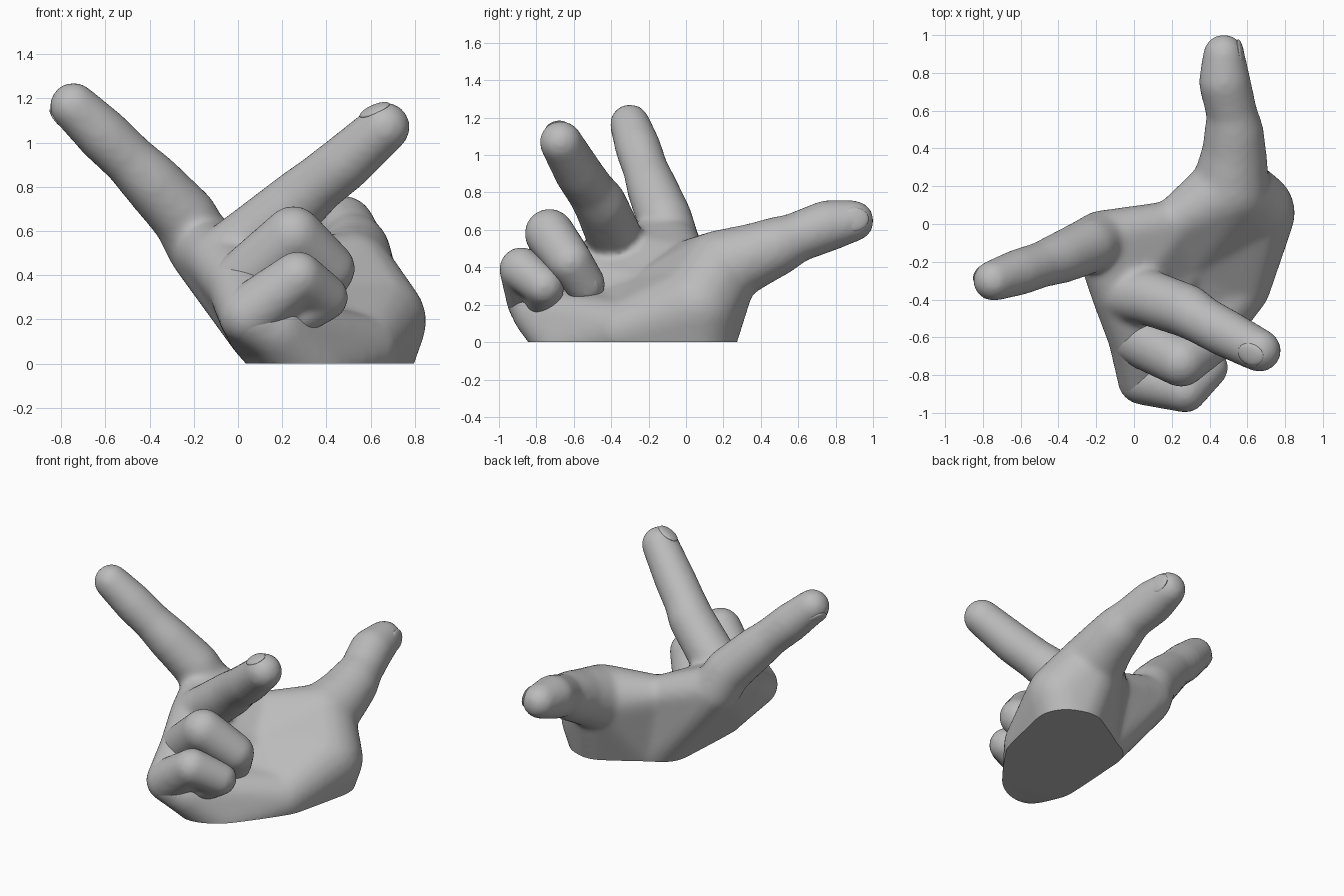
import bpy
import bmesh
from mathutils import Matrix, Vector

cube = bpy.data.objects.get("Cube")
if cube:
    bpy.data.objects.remove(cube, do_unlink=True)

skin = bpy.data.materials.new("plain_grey")
skin.use_nodes = True
grey = (0.5, 0.5, 0.5, 1)
skin.diffuse_color = grey
skin.node_tree.nodes["Principled BSDF"].inputs["Base Color"].default_value = grey


def add_hull(target, balls):
    """Wrap a convex skin round some (x, y, z, radius) balls."""
    temp = bmesh.new()
    for x, y, z, r in balls:
        bmesh.ops.create_icosphere(temp, subdivisions=3, radius=r + 0.009,
                                   matrix=Matrix.Translation((x, y, z)))
    points = [v.co.copy() for v in temp.verts]
    temp.free()
    hull = bmesh.new()
    for p in points:
        hull.verts.new(p)
    bmesh.ops.convex_hull(hull, input=hull.verts[:])
    bmesh.ops.delete(hull, geom=[v for v in hull.verts if not v.link_faces], context="VERTS")
    bmesh.ops.recalc_face_normals(hull, faces=hull.faces[:])
    mesh = bpy.data.meshes.new("hull")
    hull.to_mesh(mesh)
    hull.free()
    target.from_mesh(mesh)
    bpy.data.meshes.remove(mesh)


def add_chain(target, balls):
    for pair in zip(balls, balls[1:]):
        add_hull(target, pair)


def make_object(name, bm):
    mesh = bpy.data.meshes.new(name)
    bm.to_mesh(mesh)
    bm.free()
    obj = bpy.data.objects.new(name, mesh)
    bpy.context.collection.objects.link(obj)
    mesh.materials.append(skin)
    bpy.ops.object.select_all(action="DESELECT")
    obj.select_set(True)
    bpy.context.view_layer.objects.active = obj
    return obj


def sculpt(name, bm, voxel, rounds):
    """Fuse the hulls into one soft skin, then cut it flat at the ground."""
    obj = make_object(name, bm)
    remesh = obj.modifiers.new("fuse", "REMESH")
    remesh.mode = "VOXEL"
    remesh.voxel_size = voxel
    smooth = obj.modifiers.new("soften", "SMOOTH")
    smooth.factor = 0.5
    smooth.iterations = rounds
    for modifier in ("fuse", "soften"):
        bpy.ops.object.modifier_apply(modifier=modifier)
    cut = bmesh.new()
    cut.from_mesh(obj.data)
    bmesh.ops.bisect_plane(cut, geom=cut.verts[:] + cut.edges[:] + cut.faces[:],
                           plane_co=(0, 0, 0), plane_no=(0, 0, -1), clear_outer=True)
    rim = [e for e in cut.edges if e.is_boundary]
    if rim:
        bmesh.ops.holes_fill(cut, edges=rim, sides=0)
    cut.to_mesh(obj.data)
    cut.free()
    bpy.ops.object.shade_smooth_by_angle(angle=0.8)


def nail(name, tip, along, normal, width, length):
    """A shallow oval plate sunk into a fingertip."""
    n = Vector(normal).normalized()
    a = Vector(along)
    a = (a - n * a.dot(n)).normalized()
    side = a.cross(n)
    frame = Matrix((side, a, n)).transposed().to_4x4()
    frame.translation = Vector(tip[:3]) + n * (tip[3] - 0.014) - a * 0.01
    bm = bmesh.new()
    bmesh.ops.create_uvsphere(bm, u_segments=24, v_segments=12, radius=1,
                              matrix=frame @ Matrix.Diagonal((width, length, 0.02, 1)))
    make_object(name, bm)
    bpy.ops.object.shade_smooth_by_angle(angle=0.8)


# Finger paths, from knuckle to tip
index = [(-0.17, -0.08, 0.53, 0.145), (-0.24, -0.115, 0.66, 0.14), (-0.39, -0.18, 0.82, 0.128),
         (-0.49, -0.215, 0.92, 0.113), (-0.61, -0.255, 1.035, 0.115), (-0.745, -0.3, 1.165, 0.1)]
middle = [(-0.08, -0.36, 0.46, 0.14), (0.08, -0.39, 0.58, 0.14), (0.28, -0.46, 0.74, 0.134),
          (0.36, -0.51, 0.81, 0.122), (0.48, -0.575, 0.905, 0.12), (0.665, -0.67, 1.07, 0.106)]
ring = [(0.01, -0.6, 0.35, 0.14), (0.25, -0.73, 0.58, 0.125), (0.41, -0.62, 0.43, 0.112),
        (0.35, -0.54, 0.31, 0.1)]
pinky = [(0.05, -0.82, 0.22, 0.13), (0.27, -0.88, 0.39, 0.11), (0.39, -0.76, 0.3, 0.1),
         (0.28, -0.76, 0.23, 0.092)]
thumb = [(0.51, 0.18, 0.39, 0.2), (0.53, 0.37, 0.465, 0.164), (0.53, 0.48, 0.51, 0.15),
         (0.52, 0.58, 0.555, 0.126), (0.48, 0.75, 0.62, 0.13), (0.475, 0.895, 0.648, 0.102)]

# Palm landmarks round the wrist, heel, thumb mound and hollow
wrist_outer = (0.28, -0.55, -0.02, 0.16)
wrist_front = (0.33, -0.62, -0.02, 0.16)
wrist_back = (0.32, -0.08, -0.02, 0.18)
wrist_thumb = (0.58, 0.06, -0.04, 0.185)
edge_back = (0.1, -0.6, 0.15, 0.14)
edge_front = (0.17, -0.78, 0.15, 0.135)
heel = (0.56, -0.33, 0.06, 0.155)
mound = (0.625, 0.06, 0.19, 0.22)
web = (0.2, 0.0, 0.42, 0.115)
hollow = (0.27, -0.2, 0.25, 0.13)
cup = (0.18, -0.46, 0.18, 0.12)

# Hand with the three stretched fingers
hand = bmesh.new()
for finger in (index, middle, thumb):
    add_chain(hand, finger)
for group in ((index[0], middle[0], edge_back, wrist_back),
              (middle[0], ring[0], edge_back, wrist_back),
              (ring[0], pinky[0], edge_back, edge_front),
              (edge_back, edge_front, wrist_outer, wrist_front),
              (edge_back, wrist_outer, wrist_back),
              (wrist_outer, wrist_front, heel, wrist_back),
              (wrist_back, heel, mound, wrist_thumb),
              (mound, thumb[0], wrist_back, wrist_thumb),
              (index[0], web, wrist_back),
              (web, thumb[0], wrist_back),
              (index[0], middle[0], web, hollow),
              (web, thumb[0], mound, hollow),
              (mound, heel, wrist_back, hollow),
              (middle[0], ring[0], cup, hollow),
              (cup, heel, hollow),
              (cup, edge_front, wrist_front, heel)):
    add_hull(hand, group)
sculpt("hand", hand, 0.018, 14)

# Curled fingers
for name, path in (("ring_finger", ring), ("little_finger", pinky)):
    curled = bmesh.new()
    add_chain(curled, path)
    sculpt(name, curled, 0.016, 10)

# Fingernails
nail("thumb_nail", thumb[-1], (0, 1, 0.15), (0.95, 0.15, 0.1), 0.065, 0.08)
nail("index_nail", index[-1], (-0.68, -0.25, 0.65), (-0.65, 0.35, -0.6), 0.06, 0.075)
nail("middle_nail", middle[-1], (0.7, -0.36, 0.6), (-0.4, -0.25, 0.85), 0.06, 0.075)
nail("ring_nail", ring[-1], (-0.4, 0.3, -0.8), (0.85, 0.3, -0.3), 0.055, 0.065)
